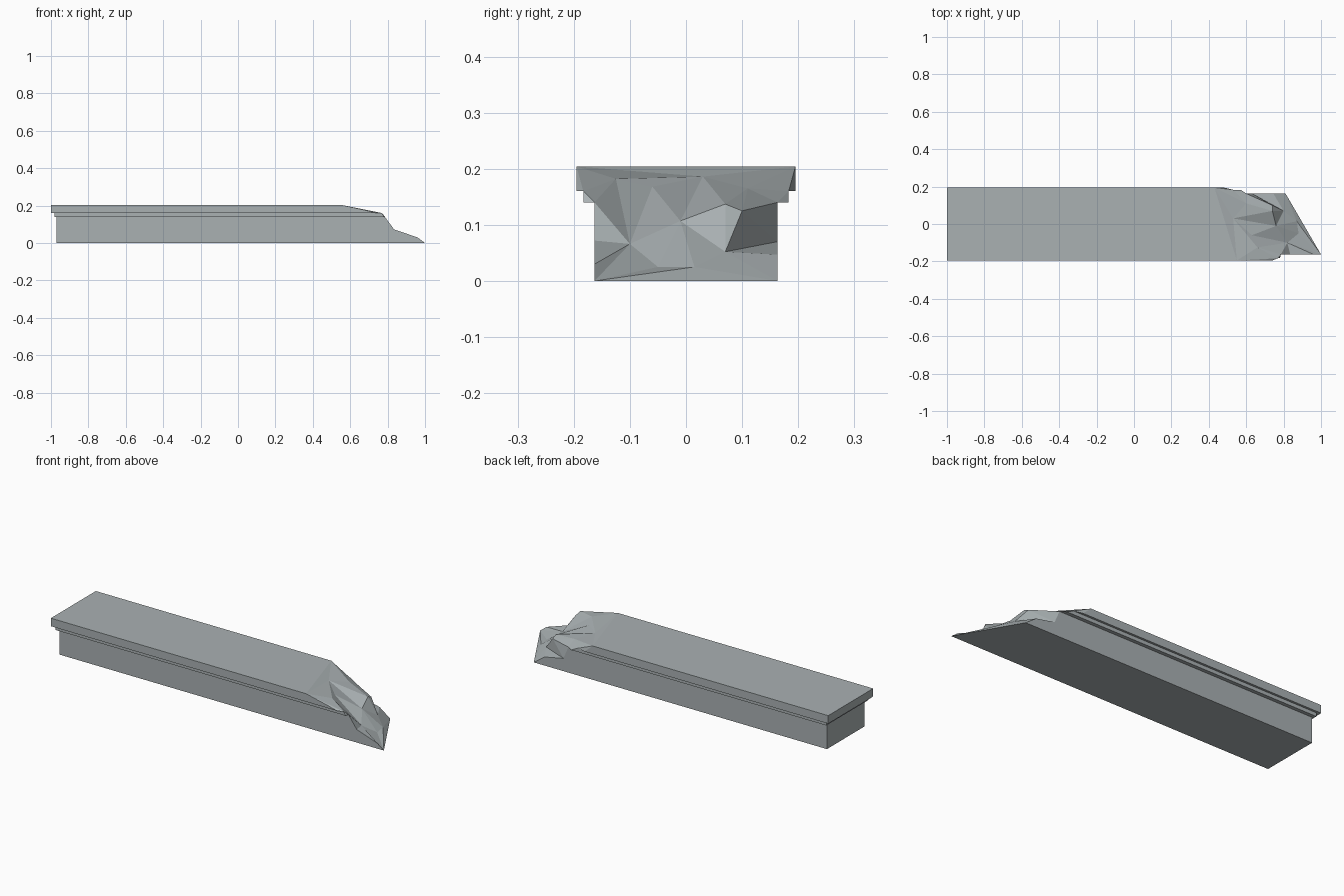
import bpy, bmesh
from mathutils import Vector
from mathutils.geometry import delaunay_2d_cdt

if "Cube" in bpy.data.objects:
    bpy.data.objects.remove(bpy.data.objects["Cube"])

stone = bpy.data.materials.new("grey stone")
stone.diffuse_color = (0.40, 0.44, 0.45, 1)
stone.use_nodes = True
stone.node_tree.nodes["Principled BSDF"].inputs["Base Color"].default_value = stone.diffuse_color

# Half profile of the stepped moulding, bottom to top: (half width, z, x of the intact left end)
STEPS = [(0.163, 0.0, -0.97), (0.163, 0.14, -0.97), (0.183, 0.14, -0.98),
         (0.183, 0.16, -0.98), (0.195, 0.16, -1.0), (0.195, 0.204, -1.0)]

# x of the broken end at each profile corner, on the back (+y) and front (-y) sides
BREAK_BACK = [0.81, 0.60, 0.57, 0.53, 0.48, 0.43]
BREAK_FRONT = [1.0, 0.785, 0.78, 0.77, 0.74, 0.55]

# Extra chips along the profile sides: {segment: [(y, z, x)]}
CHIPS_BACK = {0: [(0.163, 0.047, 0.745), (0.163, 0.07, 0.63)]}
CHIPS_FRONT = {0: [(-0.163, 0.03, 0.96), (-0.163, 0.072, 0.835)],
               4: [(-0.195, 0.175, 0.68)]}

# Loose points inside the fracture (y, z, x)
INNER = [(-0.06, 0.168, 0.63), (-0.125, 0.182, 0.66), (0.03, 0.186, 0.53),
         (0.07, 0.137, 0.74), (-0.01, 0.107, 0.76), (0.07, 0.052, 0.80),
         (0.015, 0.025, 0.87), (-0.05, 0.025, 0.88), (-0.10, 0.066, 0.82),
         (0.11, 0.165, 0.60), (0.10, 0.125, 0.74)]

bm = bmesh.new()


def chain(sign, breaks, chips):
    """Long side faces of one side; returns the fracture outline points."""
    outline = []
    for i in range(len(STEPS)):
        w, z, _ = STEPS[i]
        outline.append((sign * w, z, breaks[i]))
        if i == len(STEPS) - 1:
            break
        w2, z2, _ = STEPS[i + 1]
        extra = chips.get(i, [])
        right = [(sign * w, z, breaks[i])] + extra + [(sign * w2, z2, breaks[i + 1])]
        left = [(STEPS[i + 1][2], sign * w2, z2), (STEPS[i][2], sign * w, z)]
        pts = [(x, y, zz) for y, zz, x in right] + left
        bm.faces.new([bm.verts.new(p) for p in pts])
        outline += extra
    return outline


back = chain(1, BREAK_BACK, CHIPS_BACK)
front = chain(-1, BREAK_FRONT, CHIPS_FRONT)

# Intact stepped left end
for (w, z, x), (w2, z2, x2) in zip(STEPS, STEPS[1:]):
    quad = [(x, -w, z), (x, w, z), (x2, w2, z2), (x2, -w2, z2)]
    bm.faces.new([bm.verts.new(p) for p in quad])

# Flat bottom and top
for i in (0, -1):
    w, z, x = STEPS[i]
    quad = [(x, -w, z), (BREAK_FRONT[i], -w, z), (BREAK_BACK[i], w, z), (x, w, z)]
    bm.faces.new([bm.verts.new(p) for p in quad])

# Jagged fracture: triangulate the outline and loose points as seen along x
loop = back + front[::-1]
pts = loop + INNER
n = len(loop)
edges = [(i, (i + 1) % n) for i in range(n)]
res = delaunay_2d_cdt([Vector(p[:2]) for p in pts], edges, [], 1, 1e-6)
verts = []
for co, orig in zip(res[0], res[3]):
    y, z, x = pts[orig[0]] if orig else (co.x, co.y, 0.7)
    verts.append(bm.verts.new((x, y, z)))
for f in res[2]:
    bm.faces.new([verts[i] for i in f])

bmesh.ops.remove_doubles(bm, verts=bm.verts, dist=1e-5)
bmesh.ops.recalc_face_normals(bm, faces=bm.faces)
mesh = bpy.data.meshes.new("broken_stone_ledge")
bm.to_mesh(mesh)
bm.free()
mesh.materials.append(stone)
ledge = bpy.data.objects.new("broken_stone_ledge", mesh)
bpy.context.collection.objects.link(ledge)
